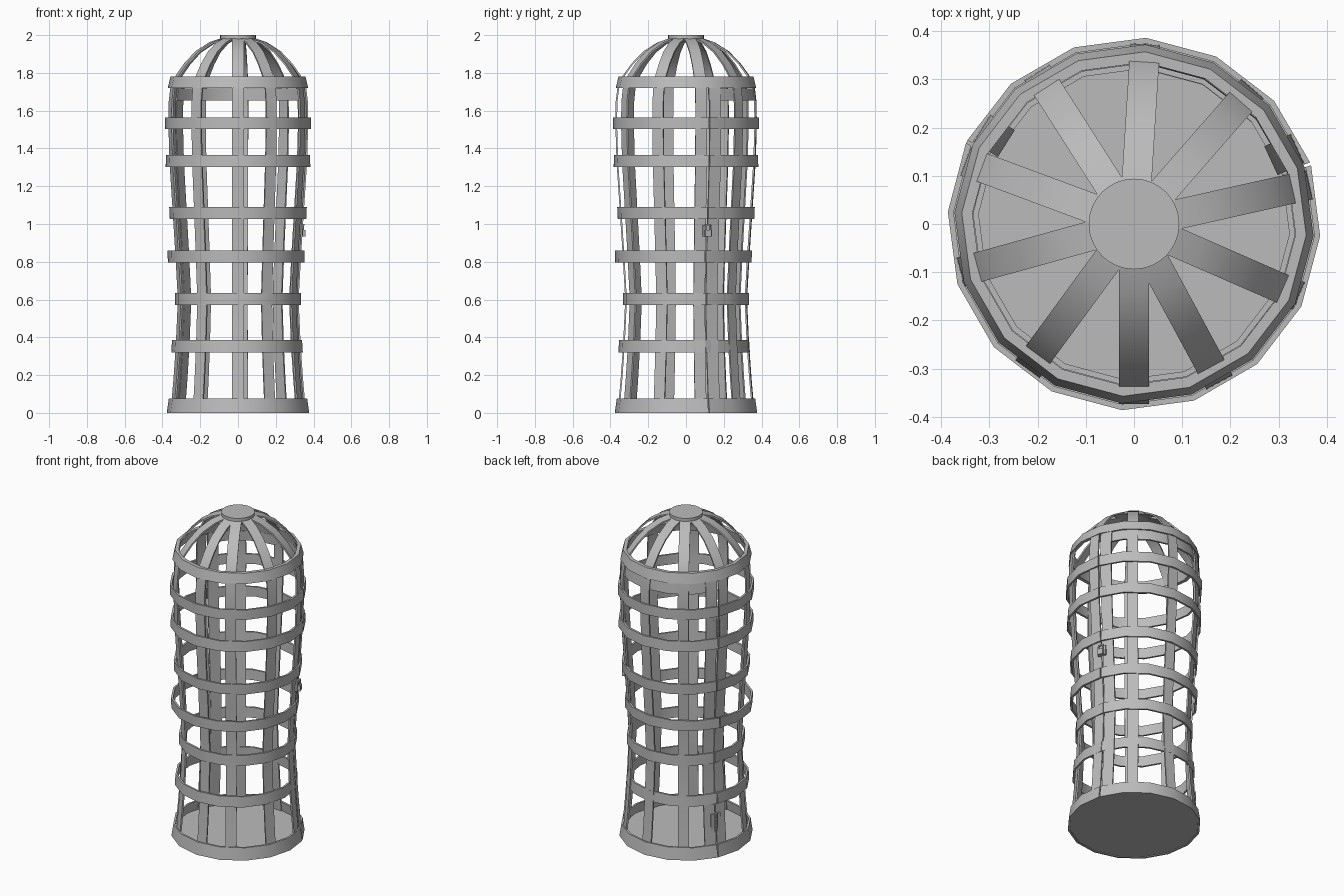
import bpy, bmesh
from math import radians, cos, sin, pi
from mathutils import Vector, Matrix

cube = bpy.data.objects.get("Cube")
if cube:
    bpy.data.objects.remove(cube, do_unlink=True)

iron = bpy.data.materials.new("grey_iron")
iron.use_nodes = True
GREY = (0.5, 0.5, 0.5, 1)
iron.diffuse_color = GREY
iron.node_tree.nodes["Principled BSDF"].inputs["Base Color"].default_value = GREY


def finish(name, bm):
    bmesh.ops.recalc_face_normals(bm, faces=bm.faces)
    mesh = bpy.data.meshes.new(name)
    bm.to_mesh(mesh)
    bm.free()
    mesh.materials.append(iron)
    mesh.shade_smooth()
    mesh.set_sharp_from_angle(angle=radians(35))
    obj = bpy.data.objects.new(name, mesh)
    bpy.context.collection.objects.link(obj)
    return obj


def strip(name, sections, closed=False):
    """Skin a row of four-point sections into a solid strip."""
    bm = bmesh.new()
    rows = [[bm.verts.new(p) for p in s] for s in sections]
    pairs = list(zip(rows, rows[1:]))
    if closed:
        pairs.append((rows[-1], rows[0]))
    else:
        bm.faces.new(rows[0])
        bm.faces.new(rows[-1])
    for a, b in pairs:
        for i in range(4):
            j = (i + 1) % 4
            bm.faces.new((a[i], a[j], b[j], b[i]))
    return finish(name, bm)


def polar(r, a, z, off=(0, 0)):
    return Vector((r * cos(a) + off[0], r * sin(a) + off[1], z))


def band(name, z0, r0, z1, r1, start, segs, thick=0.012, off=(0, 0), gap=0.0):
    """Flat hoop, or part of one, on a sixteen-sided plan."""
    closed = segs == 16
    sections = []
    for i in range(segs + (not closed)):
        a = SEAM + (start + i) * pi / 8
        if not closed:
            a += gap * ((i == 0) - (i == segs))
        sections.append([polar(r0, a, z0, off), polar(r1, a, z1, off),
                         polar(r1 - thick, a, z1, off), polar(r0 - thick, a, z0, off)])
    return strip(name, sections, closed)


def upright(name, angle, profile, half=0.031, thick=0.009):
    """Flat bar following a radius/height profile at one angle."""
    a = radians(angle)
    side = Vector((-sin(a), cos(a), 0)) * half
    sections = []
    for i, (r, z) in enumerate(profile):
        before, after = profile[max(i - 1, 0)], profile[min(i + 1, len(profile) - 1)]
        t = Vector((after[0] - before[0], after[1] - before[1])).normalized()
        outer = polar(r, a, z)
        inner = polar(r - thick * t.y, a, z + thick * t.x)
        sections.append([outer - side, outer + side, inner + side, inner - side])
    return strip(name, sections)


def solid(name, parts):
    """Join boxes and cylinders given as (kind, matrix, size)."""
    bm = bmesh.new()
    for kind, matrix, size in parts:
        m = matrix @ Matrix.Diagonal((*size, 1))
        if kind == "box":
            bmesh.ops.create_cube(bm, size=1, matrix=m)
        else:
            bmesh.ops.create_cone(bm, cap_ends=True, segments=kind, radius1=1,
                                  radius2=1, depth=1, matrix=m)
    return finish(name, bm)


SEAM = radians(18.8)      # latch edge of the door
DOOR_SEGS = 6             # hinge edge is six sides further round

# Floor and cap
floor = solid("floor", [(16, Matrix.Translation((0, 0, 0.01)) @ Matrix.Rotation(SEAM, 4, "Z"),
                         (0.37, 0.37, 0.012))])
cap = solid("cap", [(32, Matrix.Translation((0, 0, 1.99)), (0.094, 0.094, 0.02))])

# Hoops, each split into a fixed part and a door part
hoops = [
    ("base", 0.0, 0.378, 0.075, 0.367, (0, 0)),
    ("shin", 0.32, 0.349, 0.385, 0.345, (-0.005, -0.01)),
    ("knee", 0.57, 0.335, 0.635, 0.335, (0, 0)),
    ("thigh", 0.797, 0.362, 0.86, 0.364, (-0.01, -0.014)),
    ("waist", 1.027, 0.362, 1.09, 0.365, (0, 0)),
    ("chest", 1.302, 0.384, 1.365, 0.381, (0, 0)),
    ("shoulder", 1.503, 0.387, 1.565, 0.387, (0, 0)),
]
for name, z0, r0, z1, r1, off in hoops:
    band(name + "_hoop_fixed", z0, r0, z1, r1, DOOR_SEGS, 16 - DOOR_SEGS, off=off, gap=0.008)
    band(name + "_hoop_door", z0, r0, z1, r1, 0, DOOR_SEGS, off=off, gap=0.008)
band("neck_hoop", 1.72, 0.373, 1.78, 0.358, 0, 16, thick=0.022)
band("door_top_rail", 1.655, 0.372, 1.718, 0.366, 0, DOOR_SEGS, gap=0.008)

# Upright bars and dome ribs
body = [(0.361, 0.01), (0.346, 0.18), (0.333, 0.36), (0.322, 0.6), (0.335, 0.83),
        (0.35, 1.06), (0.368, 1.33), (0.374, 1.53), (0.372, 1.65), (0.362, 1.73)]
dome = [(0.352, 1.735), (0.335, 1.785), (0.288, 1.85), (0.225, 1.915), (0.15, 1.962), (0.08, 1.985)]
angles = [-90, -61.6, -23.6, 12.6, 48.8, 86.4, 122.6, 159.6, 195.5, 233.7]
for i, angle in enumerate(angles, 1):
    upright(f"upright_bar_{i}", angle, body)
    upright(f"dome_rib_{i}", angle, dome)

# Door side stiles
upright("door_latch_stile", 24.8, body, half=0.033)
upright("door_hinge_stile", 147.8, body, half=0.033)

# Hinges on the far door edge
hinge_angle = SEAM + DOOR_SEGS * pi / 8
for name, r, z in (("lower_hinge", 0.352, 0.21), ("upper_hinge", 0.378, 1.43)):
    place = Matrix.Translation(polar(r, hinge_angle, z)) @ Matrix.Rotation(hinge_angle, 4, "Z")
    parts = [(10, place @ Matrix.Translation((0, 0, dz)), (0.009, 0.009, 0.034))
             for dz in (-0.038, 0, 0.038)]
    parts.append(("box", place @ Matrix.Translation((-0.009, 0, 0)), (0.008, 0.06, 0.1)))
    solid(name, parts)

# Latch: plate, lock body and shackle loops
place = Matrix.Translation(polar(0.348, SEAM, 0.965)) @ Matrix.Rotation(SEAM, 4, "Z")
parts = [("box", place, (0.012, 0.05, 0.06)),
         ("box", place @ Matrix.Translation((0.014, 0, -0.013)), (0.018, 0.034, 0.034))]
for s in (-1, 1):
    parts.append((8, place @ Matrix.Translation((0.014, s * 0.012, 0.015)), (0.004, 0.004, 0.03)))
parts.append(("box", place @ Matrix.Translation((0.014, 0, 0.03)), (0.008, 0.032, 0.008)))
solid("latch", parts)
